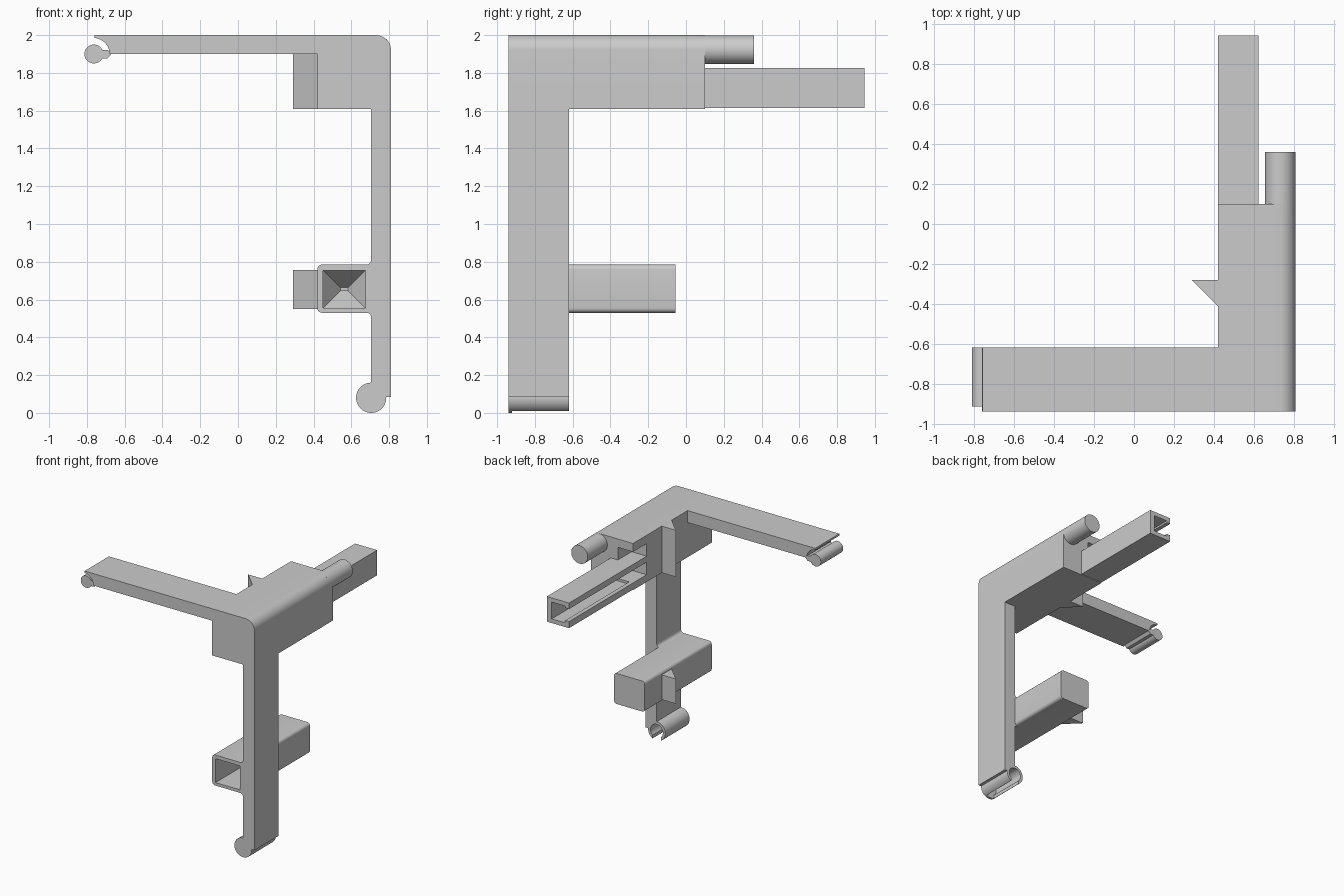
import bpy, bmesh
from math import sin, cos, radians, pi

cube = bpy.data.objects.get("Cube")
if cube:
    bpy.data.objects.remove(cube, do_unlink=True)

grey = bpy.data.materials.new("plain_grey")
grey.use_nodes = True
grey.diffuse_color = (0.6, 0.6, 0.6, 1)
grey.node_tree.nodes["Principled BSDF"].inputs["Base Color"].default_value = (0.6, 0.6, 0.6, 1)


def finish(name, bm):
    bmesh.ops.recalc_face_normals(bm, faces=bm.faces)
    mesh = bpy.data.meshes.new(name)
    bm.to_mesh(mesh)
    bm.free()
    mesh.materials.append(grey)
    ob = bpy.data.objects.new(name, mesh)
    bpy.context.collection.objects.link(ob)
    return ob


def arc(cx, cz, r, a0, a1, n=10):
    """Points on an arc in the xz plane, angles in degrees."""
    angles = [radians(a0 + (a1 - a0) * i / n) for i in range(n + 1)]
    return [(cx + r * cos(a), cz + r * sin(a)) for a in angles]


def extrude(name, pts, y0, y1):
    """Sweep an xz profile along y."""
    bm = bmesh.new()
    face = bm.faces.new([bm.verts.new((x, y0, z)) for x, z in pts])
    res = bmesh.ops.extrude_face_region(bm, geom=[face])
    moved = [g for g in res["geom"] if isinstance(g, bmesh.types.BMVert)]
    bmesh.ops.translate(bm, verts=moved, vec=(0, y1 - y0, 0))
    return finish(name, bm)


def rect(x0, x1, z0, z1):
    return [(x0, z0), (x1, z0), (x1, z1), (x0, z1)]


def disc(cx, cz, r):
    return arc(cx, cz, r, 0, 360 - 7.5, 47)


def cut(ob, *cutters):
    for c in cutters:
        c.hide_render = True
        mod = ob.modifiers.new("cut", "BOOLEAN")
        mod.operation, mod.solver, mod.object = "DIFFERENCE", "EXACT", c
        bpy.context.view_layer.objects.active = ob
        bpy.ops.object.modifier_apply(modifier=mod.name)


def discard(*obs):
    for o in obs:
        bpy.data.objects.remove(o, do_unlink=True)


FRONT, BACK, END = -0.94, -0.62, 0.10

# Corner block with a rounded outer edge and a notch above the rail root
block = extrude("corner_block", [(0.42, 1.61), (0.81, 1.61)]
                + arc(0.73, 1.92, 0.08, 0, 90) + [(0.42, 2.0)], FRONT, END)
notches = [extrude("notch", rect(0.40, 0.56, 1.825, 1.93), -0.08, 0.2),
           extrude("channel", rect(0.40, 0.58, 1.67, 1.775), -0.08, 0.2)]
cut(block, *notches)
discard(*notches)

# Top arm with a scooped tip, and the hinge pin it carries
extrude("top_arm", [(0.42, 1.90), (0.42, 2.0), (-0.76, 2.0)]
        + arc(-0.765, 1.90, 0.085, 87, 0), FRONT, BACK)
extrude("hinge_pin", disc(-0.763, 1.90, 0.05), -0.915, BACK)
extrude("pin_neck", [(-0.73, 1.922), (-0.69, 1.922), (-0.67, 1.90),
                     (-0.69, 1.877), (-0.73, 1.877)], -0.915, BACK)

# Leg ending in a slit hinge socket, capped at the front
leg = extrude("leg", rect(0.705, 0.81, 0.085, 1.61), FRONT, BACK)
socket = extrude("hinge_socket", disc(0.705, 0.08, 0.08), FRONT, BACK)
bore = extrude("bore", disc(0.705, 0.08, 0.057), -0.92, -0.5)
slit = extrude("slit", rect(0.667, 0.743, -0.1, 0.08), -0.92, -0.5)
cut(leg, bore)
cut(socket, bore, slit)
discard(bore, slit)

# Side tube with rounded edges
R = 0.025
tube = extrude("side_tube", arc(0.445, 0.555, R, 180, 270, 5) + arc(0.68, 0.555, R, 270, 360, 5)
               + arc(0.68, 0.76, R, 0, 90, 5) + arc(0.445, 0.76, R, 90, 180, 5), FRONT, -0.055)
extrude("tube_fillet", arc(0.68, 0.505, R, 90, 0, 5) + arc(0.68, 0.81, R, 0, -90, 5), FRONT, BACK)

# Tube hollow: straight, then tapering to a small rectangle
bm = bmesh.new()
rings = [[bm.verts.new((0.5625 + sx * w, y, 0.655 + sz * h))
          for sx, sz in ((-1, -1), (1, -1), (1, 1), (-1, 1))]
         for y, w, h in ((-1.0, 0.1125, 0.1), (-0.28, 0.1125, 0.1), (-0.16, 0.02, 0.008))]
bm.faces.new(rings[0])
bm.faces.new(rings[2])
for a, b in zip(rings, rings[1:]):
    for i in range(4):
        j = (i + 1) % 4
        bm.faces.new((a[i], a[j], b[j], b[i]))
hollow = finish("hollow", bm)
cut(tube, hollow)
discard(hollow)

# Wedge stops on the inner side
for name, z0, z1 in (("upper_wedge", 1.61, 2.0), ("lower_wedge", 0.55, 0.757)):
    bm = bmesh.new()
    low, top = [[bm.verts.new((x, y, z)) for x, y in ((0.42, -0.41), (0.42, -0.28), (0.29, -0.28))]
                for z in (z0, z1)]
    bm.faces.new(low)
    bm.faces.new(top)
    for i in range(3):
        j = (i + 1) % 3
        bm.faces.new((low[i], low[j], top[j], top[i]))
    finish(name, bm)

# Rear peg and open channel rail
extrude("rear_peg", disc(0.733, 1.923, 0.076), END - 0.05, 0.36)
extrude("rear_rail", [(0.42, 1.615), (0.625, 1.615), (0.625, 1.825), (0.42, 1.825),
                      (0.42, 1.775), (0.455, 1.775), (0.455, 1.79), (0.58, 1.79),
                      (0.58, 1.65), (0.455, 1.65), (0.455, 1.67), (0.42, 1.67)], END, 0.945)

# Smooth the curved faces, keep edges sharp
for ob in bpy.context.scene.objects:
    ob.select_set(ob.type == "MESH")
    if ob.type == "MESH":
        bpy.context.view_layer.objects.active = ob
bpy.ops.object.shade_smooth_by_angle(angle=radians(30))
